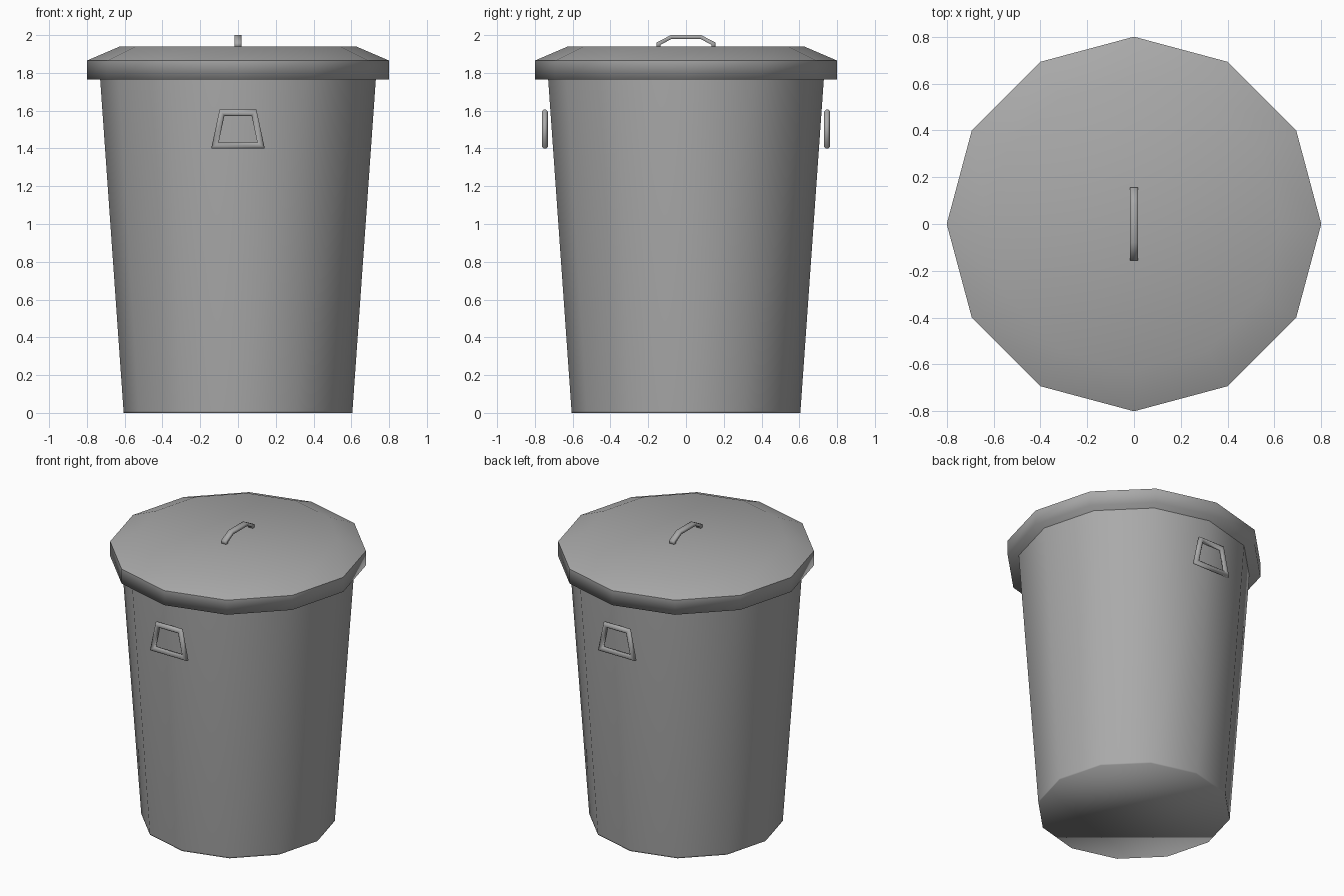
import bpy, bmesh
from math import cos, sin, pi
from mathutils import Vector

if "Cube" in bpy.data.objects:
    bpy.data.objects.remove(bpy.data.objects["Cube"])

SIDES = 12

grey = bpy.data.materials.new("galvanised_grey")
grey.use_nodes = True
grey.diffuse_color = (0.40, 0.40, 0.40, 1)
grey.node_tree.nodes["Principled BSDF"].inputs["Base Color"].default_value = grey.diffuse_color


def skin(name, rings, closed=False, sharp_ring=None):
    """Bridge a list of point rings into a smooth mesh; cap the ends unless closed."""
    bm = bmesh.new()
    rows = [[bm.verts.new(p) for p in ring] for ring in rings]
    n = len(rows[0])
    pairs = list(zip(rows, rows[1:])) + ([(rows[-1], rows[0])] if closed else [])
    for a, b in pairs:
        for i in range(n):
            j = (i + 1) % n
            bm.faces.new((a[i], a[j], b[j], b[i]))
    if not closed:
        bm.faces.new(rows[0][::-1])
        bm.faces.new(rows[-1])
    bmesh.ops.recalc_face_normals(bm, faces=bm.faces)
    for f in bm.faces:
        f.smooth = True
    if sharp_ring is not None:
        row = set(rows[sharp_ring])
        for e in bm.edges:
            e.smooth = not row.issuperset(e.verts)
    mesh = bpy.data.meshes.new(name)
    bm.to_mesh(mesh)
    bm.free()
    mesh.materials.append(grey)
    obj = bpy.data.objects.new(name, mesh)
    bpy.context.collection.objects.link(obj)
    return obj


def lathe(name, profile, sharp_ring=None):
    """Turn (radius, height) pairs around the vertical axis."""
    turns = [2 * pi * i / SIDES for i in range(SIDES)]
    return skin(name, [[(r * cos(a), r * sin(a), z) for a in turns] for r, z in profile],
                sharp_ring=sharp_ring)


def sweep(name, path, across, half_in, half_out, section, closed=False):
    """Sweep a section along a planar path with mitred corners."""
    path, across = [Vector(p) for p in path], Vector(across)
    last, rings = len(path) - 1, []
    for i, p in enumerate(path):
        before = path[i - 1] if i or closed else None
        after = path[(i + 1) % len(path)] if i < last or closed else None
        d1 = (p - before).normalized() if before else (after - p).normalized()
        d2 = (after - p).normalized() if after else d1
        n1, n2 = across.cross(d1), across.cross(d2)
        mitre = (n1 + n2) / (1 + n1.dot(n2))
        rings.append([p + mitre * half_in * u + across * half_out * v for u, v in section])
    return skin(name, rings, closed)


# Tapered bin body, with a tight loop holding the foot edge
lathe("bin_body", [(0.605, 0), (0.606, 0.01), (0.73, 1.77), (0.73, 1.80)])

# Lid with a vertical rim and a sloped shoulder
lathe("lid", [(0.80, 1.765), (0.80, 1.865), (0.625, 1.94)], sharp_ring=1)

# Arched grip on the lid
square = [(-1, -1), (1, -1), (1, 1), (-1, 1)]
half = [(0.145, 1.935), (0.145, 1.955), (0.078, 1.99)]
arch = [(0, -y, z) for y, z in half] + [(0, y, z) for y, z in reversed(half)]
sweep("lid_handle", arch, (1, 0, 0), 0.01, 0.018, square)

# Trapezoid grab handles on the front and the back
octagon = [(cos(pi * (i + 0.5) / 4) * 1.08, sin(pi * (i + 0.5) / 4) * 1.08) for i in range(8)]
for name, y in (("front_handle", -0.747), ("back_handle", 0.747)):
    loop = [(-0.122, y, 1.416), (0.122, y, 1.416), (0.085, y, 1.589), (-0.085, y, 1.589)]
    sweep(name, loop, (0, 1, 0), 0.016, 0.016, octagon, closed=True)
